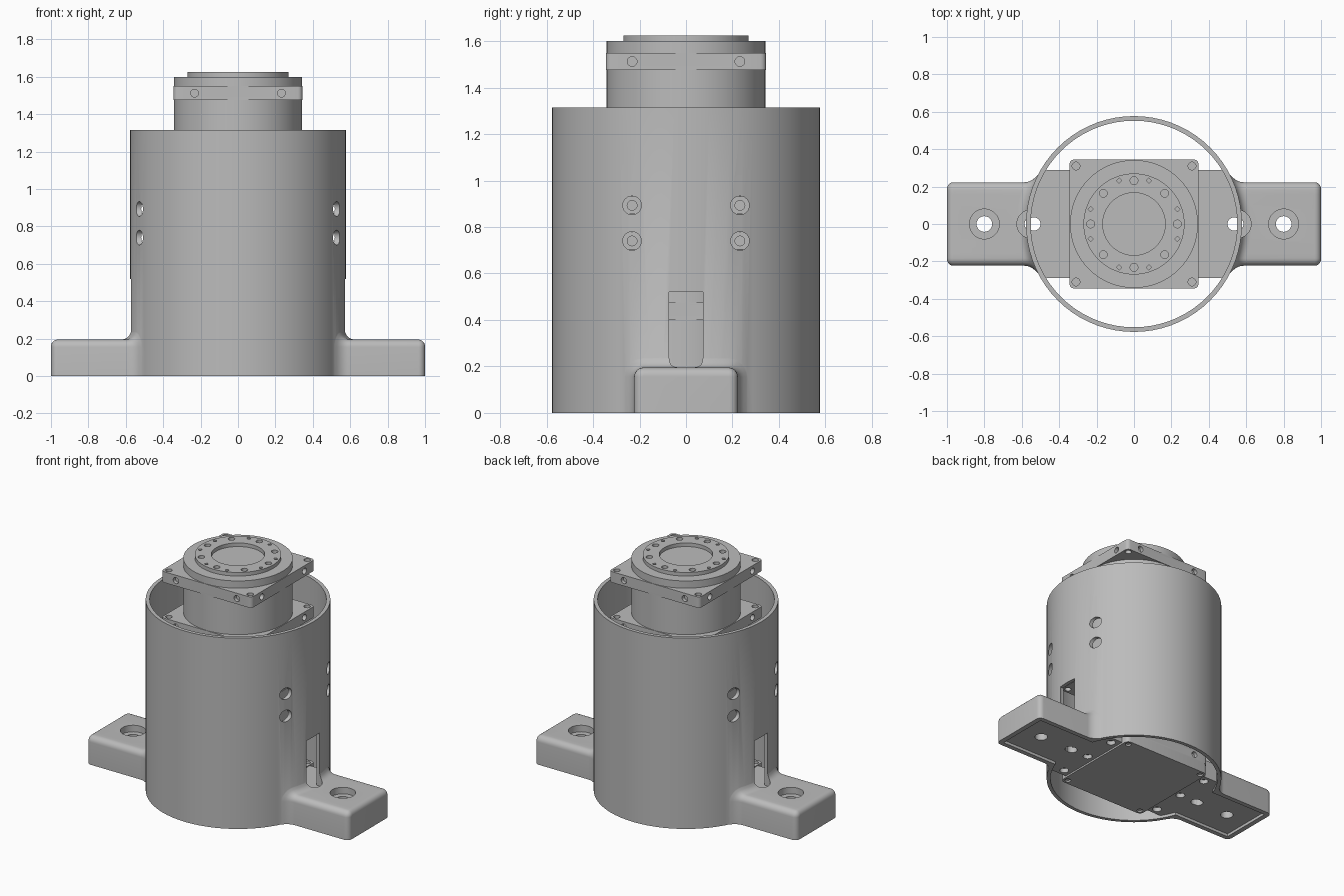
import bpy, bmesh
from math import sin, cos, pi, sqrt, radians
from mathutils import Matrix, Vector

if "Cube" in bpy.data.objects:
    bpy.data.objects.remove(bpy.data.objects["Cube"])

grey = bpy.data.materials.new("machined_grey")
grey.use_nodes = True
grey.diffuse_color = (0.5, 0.5, 0.5, 1)
grey.node_tree.nodes["Principled BSDF"].inputs["Base Color"].default_value = (0.5, 0.5, 0.5, 1)


def finish(bm, name):
    bmesh.ops.recalc_face_normals(bm, faces=bm.faces)
    me = bpy.data.meshes.new(name)
    bm.to_mesh(me)
    bm.free()
    me.materials.append(grey)
    ob = bpy.data.objects.new(name, me)
    bpy.context.collection.objects.link(ob)
    return ob


def add_cyl(bm, r, centre, length, axis="Z", seg=20):
    turn = {"Z": Matrix(), "X": Matrix.Rotation(pi / 2, 4, "Y"),
            "Y": Matrix.Rotation(pi / 2, 4, "X")}[axis]
    bmesh.ops.create_cone(bm, cap_ends=True, segments=seg, radius1=r, radius2=r,
                          depth=length, matrix=Matrix.Translation(centre) @ turn)


def cyl(name, r, z0, z1, seg=64):
    bm = bmesh.new()
    add_cyl(bm, r, (0, 0, (z0 + z1) / 2), z1 - z0, seg=seg)
    return finish(bm, name)


def box(name, lo, hi, corner=0):
    bm = bmesh.new()
    lo, hi = Vector(lo), Vector(hi)
    bmesh.ops.create_cube(bm, size=1, matrix=Matrix.Translation((lo + hi) / 2)
                          @ Matrix.Diagonal((hi - lo).to_4d()))
    if corner:
        upright = [e for e in bm.edges
                   if abs(e.verts[0].co.z - e.verts[1].co.z) > 1e-4]
        bmesh.ops.bevel(bm, geom=upright, offset=corner, segments=4,
                        profile=0.5, affect="EDGES")
    return finish(bm, name)


def drills(specs):
    """One cutter from separate (radius, centre, length, axis) holes."""
    bm = bmesh.new()
    for s in specs:
        add_cyl(bm, *s)
    return finish(bm, "cutter")


def combine(ob, other, op="DIFFERENCE"):
    mod = ob.modifiers.new("cut", "BOOLEAN")
    mod.operation, mod.object, mod.solver = op, other, "EXACT"
    bpy.context.view_layer.objects.active = ob
    bpy.ops.object.modifier_apply(modifier=mod.name)
    bpy.data.objects.remove(other)


TUBE_R, BORE_R, FOOT_W, FOOT_H = 0.577, 0.552, 0.223, 0.195


def foot(side):
    """Rounded foot lofted outward, flaring into the tube with a fillet."""
    r, fil, rnd = 0.04, 0.05, 0.035
    half = [(FOOT_W, 0, 1, 0)]
    for i in range(7):
        a = i / 6 * pi / 2
        half.append((FOOT_W - r + r * cos(a), FOOT_H - r + r * sin(a), cos(a), sin(a)))
    half += [((FOOT_W - r) * k / 7, FOOT_H, 0, 1) for k in range(6, 0, -1)]
    prof = half + [(0, FOOT_H, 0, 1)] + [(-y, z, -ny, nz) for y, z, ny, nz in half[::-1]]
    bm = bmesh.new()
    rings = []

    def station(grow, x_of):
        ring = []
        for y, z, ny, nz in prof:
            y, z = y + ny * grow, z + nz * grow
            ring.append(bm.verts.new((side * x_of(y), y, z)))
        rings.append(ring)

    station(fil, lambda y: 0.46)
    for i in range(6, -1, -1):
        t = i / 6 * pi / 2
        rad = TUBE_R + fil * (1 - sin(t)) - (0.004 if i == 6 else 0)
        station(fil * (1 - cos(t)), lambda y: sqrt(rad * rad - y * y))
    for i in range(6):
        t = i / 5 * pi / 2
        station(-rnd * (1 - cos(t)), lambda y: 1 - rnd + rnd * sin(t))
    for a, b in zip(rings, rings[1:]):
        for i in range(len(prof)):
            j = (i + 1) % len(prof)
            bm.faces.new((a[i], a[j], b[j], b[i]))
    bm.faces.new(rings[0])
    bm.faces.new(rings[-1])
    return finish(bm, "foot")


# Housing tube with two feet
housing = cyl("housing", TUBE_R, 0, 1.315, 72)
for s in (-1, 1):
    combine(housing, foot(s), "UNION")
combine(housing, cyl("bore", BORE_R, -0.1, 1.5, 72))
for s in (-1, 1):
    # Underside pocket, mounting hole and tool slot
    x0, x1 = sorted((s * 0.4, s * 0.965))
    combine(housing, box("pocket", (x0, -0.19, -0.1), (x1, 0.19, 0.02)))
    combine(housing, drills([(0.08, (s * 0.8, 0, 0.24), 0.18, "Z", 32)]))
    combine(housing, drills([(0.042, (s * 0.8, 0, 0.1), 0.4, "Z", 24)]))
    combine(housing, drills([(0.076, (s * 0.55, 0, 0.335), 0.37, "Z", 32)]))
    combine(housing, drills([(0.035, (s * 0.55, 0, 0.1), 0.3, "Z", 24)]))
# Access holes through the tube wall
combine(housing, drills([(0.04, (s * 0.53, y, z), 0.16, "X", 24)
                         for s in (-1, 1) for y in (-0.232, 0.232) for z in (0.74, 0.893)]))

# Cross bar joining the feet inside the tube
bar = box("cross_bar", (-0.7, -0.29, 0.02), (0.7, 0.29, 0.15))
combine(bar, cyl("limit", 0.558, -0.1, 0.4, 72), "INTERSECT")
combine(bar, drills([(0.035, (s * 0.535, 0, 0.1), 0.4, "Z") for s in (-1, 1)]
                    + [(0.03, (s * 0.4, y, 0.02), 0.06, "Z")
                       for s in (-1, 1) for y in (-0.24, 0, 0.24)]))

# Square base plate with corner screws
Q = [(a, b) for a in (-1, 1) for b in (-1, 1)]
base = box("base_plate", (-0.345, -0.345, 0.008), (0.345, 0.345, 0.08), 0.03)
combine(base, drills([(0.02, (a * 0.31, b * 0.31, 0), 0.04, "Z") for a, b in Q]))

# Drive body and its square flanges
body = cyl("drive_body", 0.342, 0.05, 1.6)
flange = box("flange", (-0.345, -0.345, -0.0375), (0.345, 0.345, 0.0375), 0.025)
combine(flange, drills([(0.021, (a * 0.31, b * 0.31, 0), 0.2, "Z") for a, b in Q]
                       + [(0.021, (a * 0.345, b * 0.232, 0), 0.05, "X") for a, b in Q]
                       + [(0.021, (b * 0.232, a * 0.345, 0), 0.05, "Y") for a, b in Q]))
flange.location.z = 1.5125
flanges = [flange]
for i, z in enumerate((1.1925, 0.893, 0.74, 0.4375, 0.1175)):
    copy = flange.copy()
    copy.data = flange.data.copy()
    copy.name = "lower_flange_%d" % (i + 1)
    copy.location.z = z
    bpy.context.collection.objects.link(copy)
    flanges.append(copy)

# Output ring with centre recess and bolt circle
ring = cyl("output_ring", 0.27, 1.57, 1.625)
combine(ring, cyl("recess", 0.167, 1.6, 1.7))
holes = []
for k in range(8):
    a = k * pi / 4
    holes.append((0.021, (0.232 * cos(a), 0.232 * sin(a), 1.625), 0.04, "Z"))
for k in range(4):
    for off in (-19, 19):
        a = k * pi / 2 + radians(off)
        holes.append((0.014, (0.245 * cos(a), 0.245 * sin(a), 1.625), 0.03, "Z", 4))
combine(ring, drills(holes))

# Smooth curved faces, keep machined edges crisp
bpy.ops.object.select_all(action="DESELECT")
for ob in [housing, bar, base, body, ring] + flanges:
    ob.select_set(True)
bpy.context.view_layer.objects.active = housing
bpy.ops.object.shade_smooth_by_angle(angle=radians(30))
